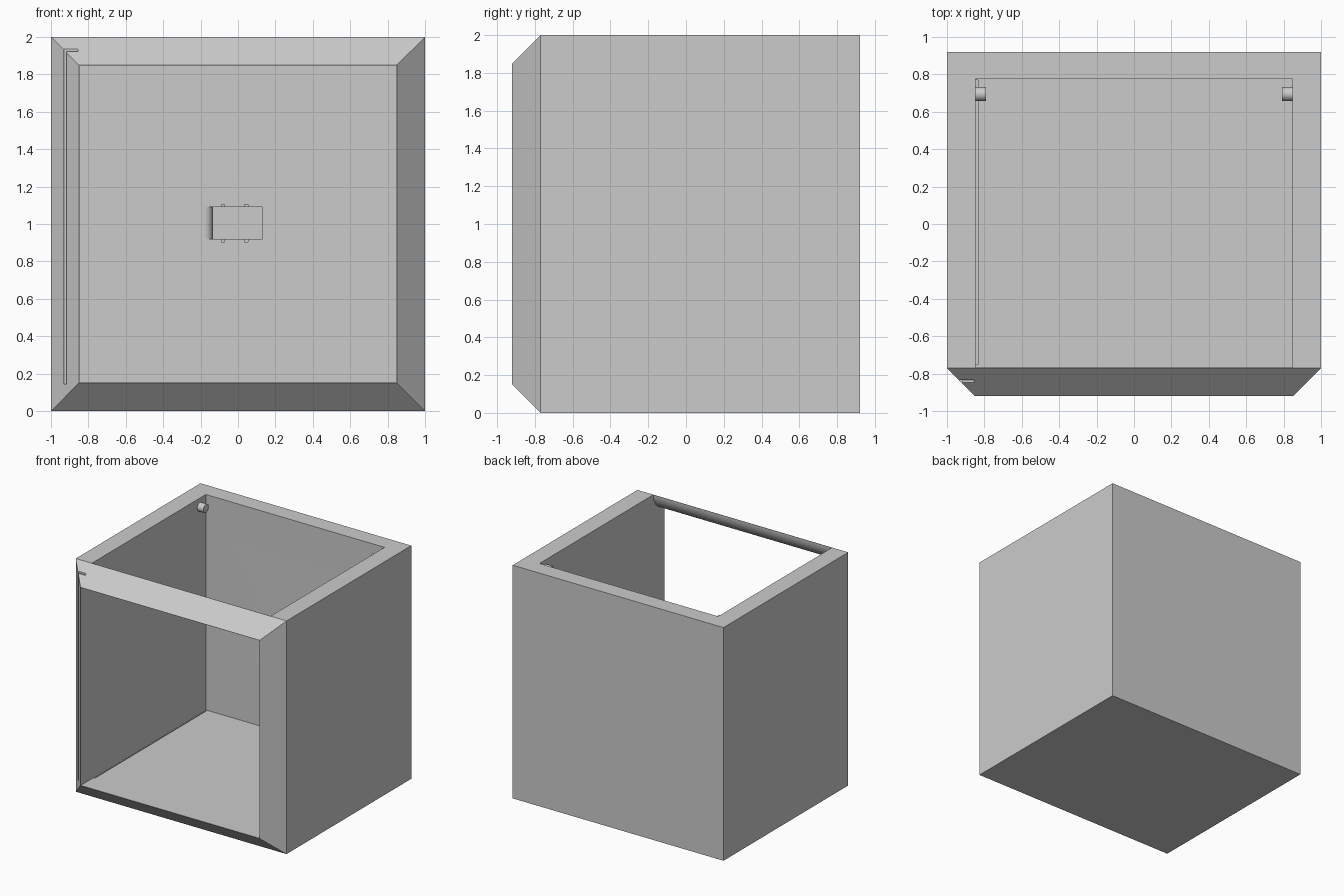
import bpy, bmesh, math
from mathutils import Vector

if "Cube" in bpy.data.objects:
    bpy.data.objects.remove(bpy.data.objects["Cube"], do_unlink=True)

grey = bpy.data.materials.new("plain_grey")
grey.use_nodes = True
COLOUR = (0.6, 0.6, 0.6, 1)
grey.diffuse_color = COLOUR
grey.node_tree.nodes["Principled BSDF"].inputs["Base Color"].default_value = COLOUR


def make(name, bm):
    bmesh.ops.recalc_face_normals(bm, faces=bm.faces)
    mesh = bpy.data.meshes.new(name)
    bm.to_mesh(mesh)
    bm.free()
    mesh.materials.append(grey)
    obj = bpy.data.objects.new(name, mesh)
    bpy.context.collection.objects.link(obj)
    return obj


def prism(name, points, offset):
    """Extrude a closed outline along an offset vector."""
    bm = bmesh.new()
    face = bm.faces.new([bm.verts.new(p) for p in points])
    new = bmesh.ops.extrude_face_region(bm, geom=[face])["geom"]
    bmesh.ops.translate(bm, vec=offset, verts=[v for v in new if isinstance(v, bmesh.types.BMVert)])
    return make(name, bm)


def box(name, low, high):
    (x, y, z), (a, b, c) = low, high
    return prism(name, [(x, y, z), (a, y, z), (a, b, z), (x, b, z)], (0, 0, c - z))


def arc(cx, cy, r, start, end, steps=16):
    angles = [math.radians(start + (end - start) * i / steps) for i in range(steps + 1)]
    return [(cx + r * math.cos(t), cy + r * math.sin(t)) for t in angles]


# Outer shell: a block whose front is chamfered on all four sides
bm = bmesh.new()
for half, y in ((1, 0.92), (1, -0.77), (0.85, -0.92)):
    for sx in (-1, 1):
        for sz in (-1, 1):
            bm.verts.new((sx * half, y, 1 + sz * half))
bmesh.ops.convex_hull(bm, input=bm.verts)
bmesh.ops.dissolve_limit(bm, angle_limit=0.01, verts=bm.verts, edges=bm.edges)
body = make("open_cabinet", bm)

# Inner space, open at the top and front, leaving a rounded front rail
profile = [(-1.1, 0.152), (0.775, 0.152), (0.775, 2.2), (-0.768, 2.2)]
profile += arc(-0.92, 2, 0.152, 0, -90) + [(-1.1, 1.848)]
cutters = [prism("inner_space", [(-0.848, y, z) for y, z in profile], (1.696, 0, 0))]

# Niche in the back wall with one rounded edge
niche = [(0.13, 0.7), (0.13, 0.86), (-0.135, 0.86)]
niche += arc(-0.18, 0.82, 0.045, 0, -90, 8) + [(-0.18, 0.7)]
cutters.append(prism("niche", [(x, y, 0.92) for x, y in niche], (0, 0, 0.17)))
for x in (-0.08, 0.045):
    cutters.append(box("niche_notch", (x - 0.009, 0.7, 0.905), (x + 0.009, 0.8, 1.105)))

# Cable channels in the front chamfer and along the floor
cutters += [
    box("upright_channel", (-0.93, -0.9, 0.145), (-0.916, -0.83, 1.935)),
    box("top_channel", (-0.925, -0.847, 1.92), (-0.855, -0.835, 2.1)),
    box("floor_channel", (-0.847, -0.75, 0.14), (-0.835, 0.77, 0.2)),
]
for cutter in cutters:
    cut = body.modifiers.new(cutter.name, "BOOLEAN")
    cut.operation = "DIFFERENCE"
    cut.solver = "EXACT"
    cut.object = cutter
    cutter.hide_render = True
    cutter.hide_set(True)

# Bake the cuts, then drop the cutters
bpy.context.view_layer.update()
baked = bpy.data.meshes.new_from_object(body.evaluated_get(bpy.context.evaluated_depsgraph_get()))
body.modifiers.clear()
body.data = baked
for cutter in cutters:
    bpy.data.objects.remove(cutter, do_unlink=True)

# Short pegs near the top of the back corners
pegs = []
for side, label in ((1, "left"), (-1, "right")):
    ring = arc(0.695, 1.925, 0.037, 0, 360, 32)[:-1]
    pegs.append(prism(label + "_peg", [(side * 0.85, y, z) for y, z in ring], (-side * 0.06, 0, 0)))

# Smooth the rounded surfaces only
bpy.ops.object.select_all(action="DESELECT")
for obj in [body] + pegs:
    obj.select_set(True)
bpy.context.view_layer.objects.active = body
bpy.ops.object.shade_smooth_by_angle(angle=math.radians(25))
